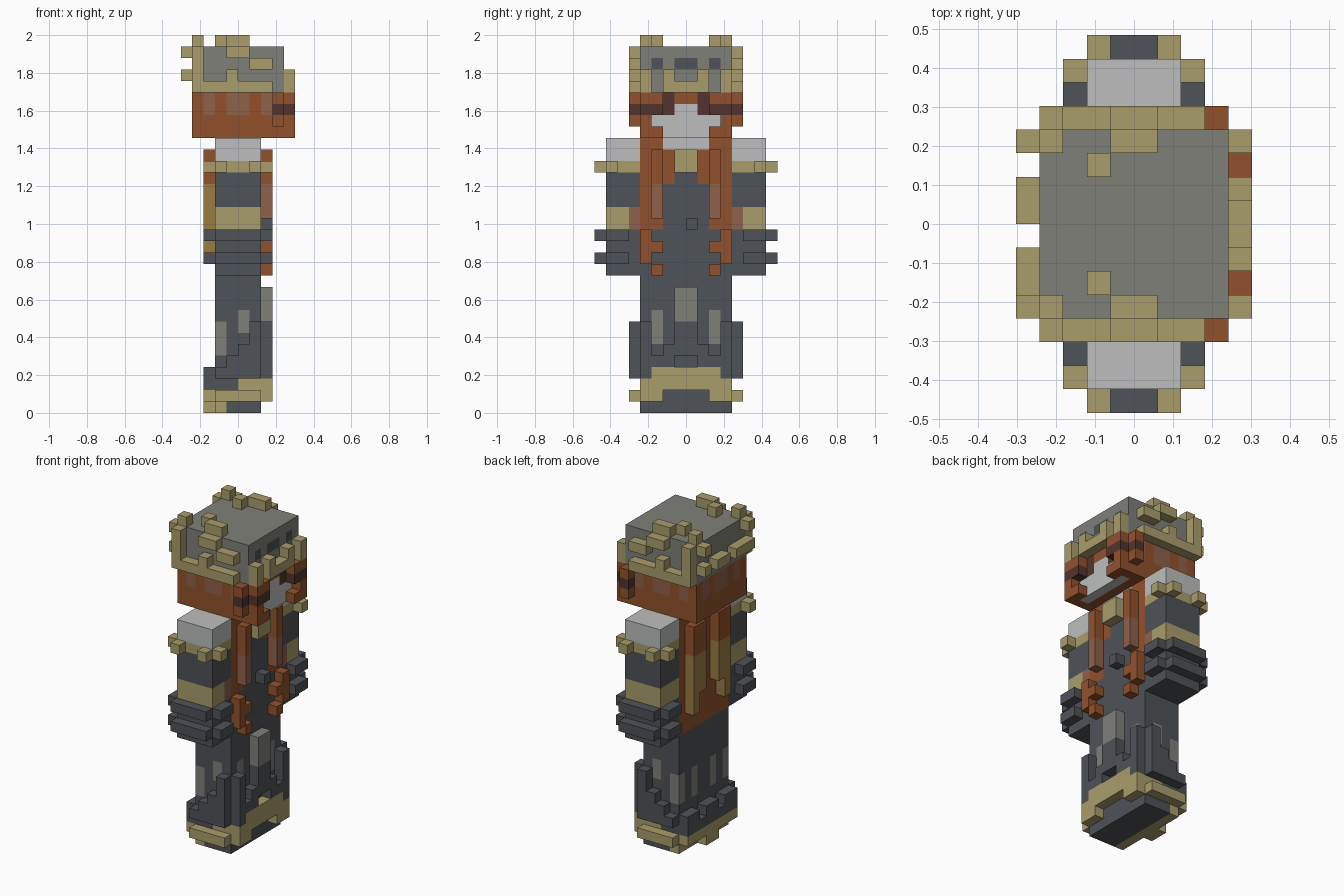
import bpy
import bmesh

U = 2 / 33  # edge of one block

cube = bpy.data.objects.get("Cube")
if cube:
    bpy.data.objects.remove(cube)

# Palette: letter -> (name, sRGB)
PALETTE = {
    "T": ("tan", (169, 157, 108)),
    "D": ("slate", (78, 82, 87)),
    "G": ("warm_grey", (127, 128, 121)),
    "L": ("pale_grey", (189, 190, 190)),
    "O": ("rust", (146, 81, 44)),
    "B": ("dark_brown", (82, 52, 46)),
    "S": ("soft_brown", (143, 97, 74)),
    "M": ("mustard", (152, 124, 68)),
}
LETTERS = list(PALETTE)


def linear(c):
    c /= 255
    return c / 12.92 if c <= 0.04045 else ((c + 0.055) / 1.055) ** 2.4


MATS = []
for label, rgb in PALETTE.values():
    mat = bpy.data.materials.new(label)
    mat.use_nodes = True
    col = [linear(c) for c in rgb] + [1]
    mat.diffuse_color = col
    mat.node_tree.nodes["Principled BSDF"].inputs["Base Color"].default_value = col
    MATS.append(mat)

# Corner offsets of each block face, keyed by its outward direction
SIDES = {
    (1, 0, 0): ((1, 0, 0), (1, 1, 0), (1, 1, 1), (1, 0, 1)),
    (-1, 0, 0): ((0, 0, 0), (0, 0, 1), (0, 1, 1), (0, 1, 0)),
    (0, 1, 0): ((0, 1, 0), (0, 1, 1), (1, 1, 1), (1, 1, 0)),
    (0, -1, 0): ((0, 0, 0), (1, 0, 0), (1, 0, 1), (0, 0, 1)),
    (0, 0, 1): ((0, 0, 1), (1, 0, 1), (1, 1, 1), (0, 1, 1)),
    (0, 0, -1): ((0, 0, 0), (0, 1, 0), (1, 1, 0), (1, 0, 0)),
}


def build(name, cells):
    """Skin a set of coloured blocks, keeping only exposed faces."""
    bm = bmesh.new()
    verts = {}
    for cell, letter in cells.items():
        for way, corners in SIDES.items():
            if tuple(a + b for a, b in zip(cell, way)) in cells:
                continue
            ring = []
            for corner in corners:
                p = tuple(a + b for a, b in zip(cell, corner))
                if p not in verts:
                    verts[p] = bm.verts.new([a * U for a in p])
                ring.append(verts[p])
            bm.faces.new(ring).material_index = LETTERS.index(letter)
    mesh = bpy.data.meshes.new(name)
    bm.to_mesh(mesh)
    bm.free()
    for m in MATS:
        mesh.materials.append(m)
    bpy.context.collection.objects.link(bpy.data.objects.new(name, mesh))


def solid(xs, ys, zs, paint):
    return {(x, y, z): paint(x, y, z) for x in range(*xs) for y in range(*ys) for z in range(*zs)}


def mirror(cells):
    """Reflect across the middle of the figure."""
    return {(x, -1 - y, z): c for (x, y, z), c in cells.items()}


def both(cells):
    return {**cells, **mirror(cells)}


def across(x, top, rows, y=0):
    """Panel of blocks facing along x; letters run along y, rows go down."""
    return {(x, y + i, top - r): c for r, row in enumerate(rows.split())
            for i, c in enumerate(row) if c != "."}


def along(y, top, rows, x):
    """Panel of blocks facing along y; letters run along x, rows go down."""
    return {(x + i, y, top - r): c for r, row in enumerate(rows.split())
            for i, c in enumerate(row) if c != "."}


# Head: grey cap over rust hair, with a pale face
def head_paint(x, y, z):
    tuft = (-3, -1, 0, 2)
    if z >= 28:
        return "D" if x == 3 and z == 30 and y in tuft else "G"
    if z >= 26 and ((x in tuft and y in (-4, 3)) or (x == -4 and y in tuft)):
        return "S"
    return "O"


head = solid((-4, 4), (-4, 4), (24, 32), head_paint)
head.update(both(across(3, 27, "OBBO LBBO LLLO LLLO")))
build("head", head)

# Wreath of leaves and the locks framing the face
build("wreath_side_left", along(4, 31, "T..TT... T....TT. T..T.... TTTTTTT.", -4))
build("wreath_side_right", mirror(along(4, 31, "T..TT... T....TT. T..T.... TTTTTTT.", -4)))
build("wreath_front", both(across(4, 29, ".T.T TT.T")))
build("wreath_back", across(-5, 31, "T......T ........ TTT.TT.T", -4))
build("wreath_top", both({(-4, 3, 32): "T", (-1, 3, 32): "T", (0, 3, 32): "T", (-2, 2, 32): "T"}))
locks = across(4, 27, "..OO ..BB ...O ..OO")
locks.update(along(4, 27, "O B O", 3))
build("face_locks", both(locks))


# Torso: rust back, slate front with an open rust collar
body = solid((-2, 2), (-4, 4), (12, 24), lambda x, y, z: "O" if x == -2 else "D")
body.update(both(across(1, 23, "LLOO DOOO DOOO DOOO DDOO DDOO DDOO DDOO DDDO DDDO DDDD DDDD")))
build("torso", body)
build("chest_strands", both(across(
    2, 22, "..O. ..O. ..O. ..S. ..S. ..S. .... ...O ..OO ...O ..O.")))
build("collar_clasp", both(across(2, 22, "T T")))
build("chest_button", {(2, 0, 16): "D"})
build("back_braids", both(across(-3, 22, ".OO. .OO. .OO. .MM. .MM. .MM. .MM. ..M. ..M.")))


# Arms: pale shoulders, tan trims and slate cuffs
def arm_paint(x, y, z):
    if z >= 22:
        return "L"
    if z in (16, 17):
        return "S" if x == 1 and y == 4 else "T"
    return "T" if z == 21 else "D"


arm = solid((-2, 2), (4, 7), (12, 24), arm_paint)
trim = {(x, y, 21): "T" for x, y in ((-3, 6), (2, 6), (-2, 7), (1, 7))}
cuffs = along(7, 15, "DDDD .... DDDD", -2)
for x in (-3, 2):
    cuffs.update(across(x, 15, "DD .. DD", 5))
for side, flip in (("left", dict), ("right", mirror)):
    build(side + "_arm", flip(arm))
    build(side + "_arm_trim", flip(trim))
    build(side + "_cuffs", flip(cuffs))


# Legs: slate with worn grey patches and tan boots
def leg_paint(x, y, z):
    if z == 0:
        return "T" if x == -2 else "D"
    if z == 2 and x >= 0:
        return "T"
    worn = ((x == -2 and y in (1, 3) and 5 <= z < 8)
            or (x == 0 and y == 3 and z in (7, 8))
            or (x == 1 and y == 2 and 6 <= z < 9))
    return "G" if worn else "D"


leg = solid((-2, 2), (0, 4), (0, 12), leg_paint)
guard = along(4, 7, "...D ...D ..DD .DDD DDDD .... TTTT", -2)
for side, flip in (("left", dict), ("right", mirror)):
    build(side + "_leg", flip(leg))
    build(side + "_leg_guard", flip(guard))
build("shin_guards", both(across(2, 10, "G G G D..D D..D DD.D .DDD TTTD TTTT ..TT")))
build("heel_guards", both(across(-3, 3, "D.DD DDDD TTTT T...")))
